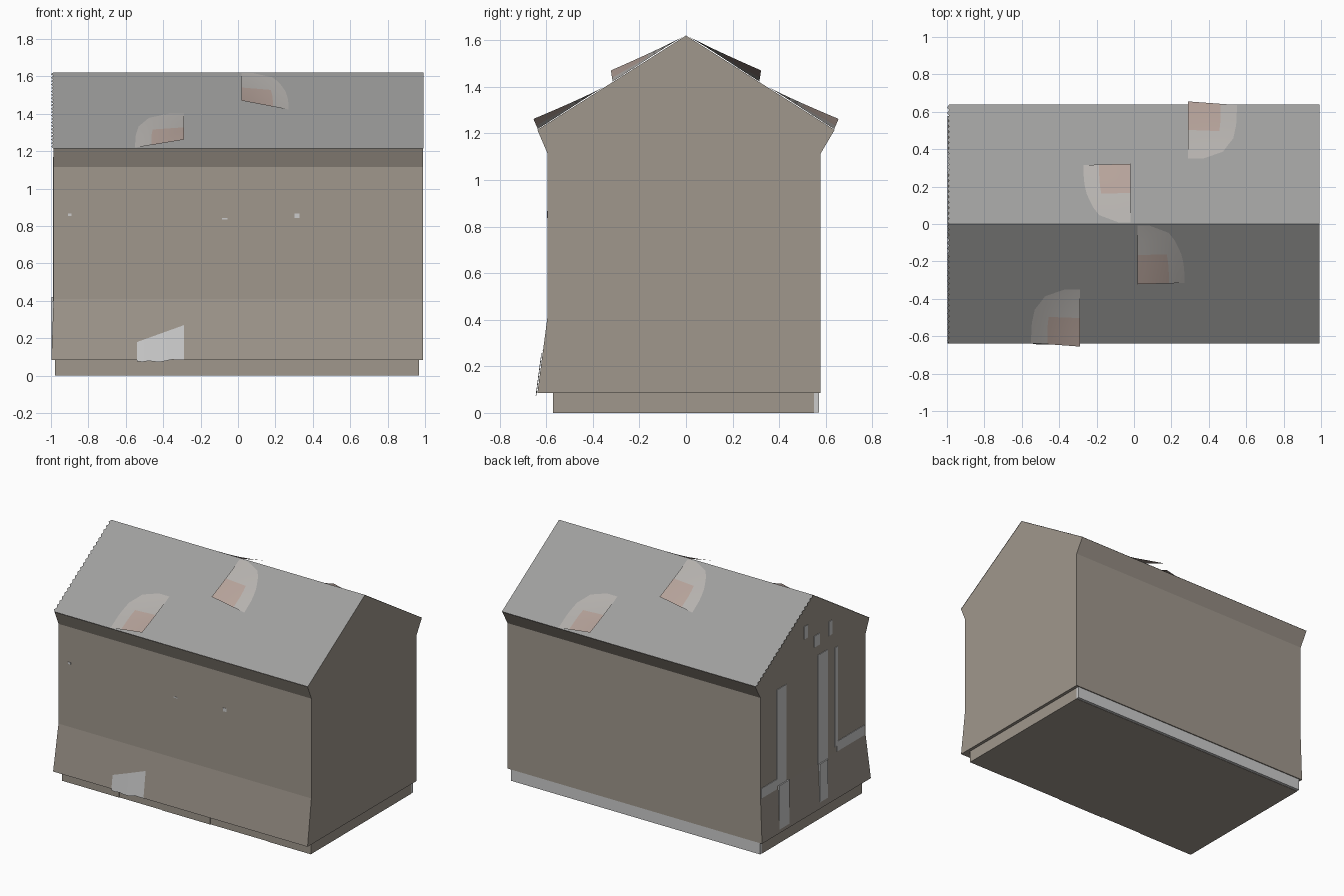
import bpy, bmesh, math, random

if "Cube" in bpy.data.objects:
    bpy.data.objects.remove(bpy.data.objects["Cube"])

random.seed(4)
RIDGE, EAVE_Y, EAVE_Z = 1.62, 0.638, 1.215
SLOPE = (RIDGE - EAVE_Z) / EAVE_Y


def colour(name, r, g, b):
    m = bpy.data.materials.new(name)
    m.diffuse_color = (r, g, b, 1)
    m.use_nodes = True
    m.node_tree.nodes["Principled BSDF"].inputs["Base Color"].default_value = m.diffuse_color
    return m


WALL = colour("wall_brown", 0.35, 0.31, 0.265)
ROOF = colour("roof_grey", 0.345, 0.345, 0.34)
PATCH = colour("patch_grey", 0.46, 0.44, 0.42)
RUST = colour("patch_rust", 0.46, 0.36, 0.32)
PLATE = colour("plate_grey", 0.6, 0.6, 0.6)
TIMBER = colour("timber_grey", 0.6, 0.6, 0.59)
PALE = colour("pale_stone", 0.78, 0.78, 0.78)


def make(name, verts, faces, mat, smooth=False):
    me = bpy.data.meshes.new(name)
    me.from_pydata(verts, [], faces)
    me.materials.append(mat)
    ob = bpy.data.objects.new(name, me)
    bpy.context.collection.objects.link(ob)
    for p in me.polygons:
        p.use_smooth = smooth
    return ob


def box(name, x0, x1, y0, y1, z0, z1, mat):
    v = [(x, y, z) for x in (x0, x1) for y in (y0, y1) for z in (z0, z1)]
    f = [(0, 1, 3, 2), (4, 6, 7, 5), (0, 4, 5, 1), (2, 3, 7, 6), (0, 2, 6, 4), (1, 5, 7, 3)]
    return make(name, v, f, mat)


def roof_z(y):
    return RIDGE - SLOPE * abs(y)


# Walls: gabled section run along x, front and left flared at the foot
profile = [(-0.638, 0.085), (-0.595, 0.41), (-0.595, 1.115), (-EAVE_Y, EAVE_Z),
           (0, RIDGE), (EAVE_Y, EAVE_Z), (0.577, 1.112), (0.577, 0.41), (0.577, 0.085)]
n = len(profile)
left = [(-0.998 if z < 0.2 else -0.986, y, z) for y, z in profile]
right = [(0.99, y, z) for y, z in profile]
sides = [(i, i + n, (i + 1) % n + n, (i + 1) % n) for i in range(n) if i not in (3, 4)]
caps = [(0, 1, 7, 8), (1, 2, 6, 7), (2, 3, 4, 5, 6)]
caps += [tuple(i + n for i in reversed(c)) for c in caps]
walls = make("walls", left + right, sides + caps, WALL)
bm = bmesh.new()
bm.from_mesh(walls.data)
bmesh.ops.recalc_face_normals(bm, faces=bm.faces)
bm.to_mesh(walls.data)
bm.free()

# Roof slopes with a ragged shingle edge on the left
TEETH = 44
for s, side in ((-1, "front"), (1, "back")):
    edge = []
    for i in range(TEETH + 1):
        y = s * EAVE_Y * i / TEETH
        edge.append((-1.0 if i % 2 else -0.988, y, roof_z(y) + 0.001))
    verts = edge + [(0.992, p[1], p[2]) for p in edge]
    m = TEETH + 1
    faces = [(i, i + 1, i + 1 + m, i + m) for i in range(TEETH)]
    if s > 0:
        faces = [f[::-1] for f in faces]
    make("roof_" + side, verts, faces, ROOF)

# Stone foundation with shallow blocks along the front and a pale course at the back
box("foundation", -0.978, 0.968, -0.55, 0.55, 0, 0.086, WALL)
cuts = [-0.978, -0.53, -0.2, 0.18, 0.63, 0.968]
for i in range(5):
    d = 0.57 - 0.004 * (i % 2)
    box("front_stone", cuts[i], cuts[i + 1], -d, -0.55, 0, 0.086, WALL)
box("back_stone", -0.978, 0.968, 0.55, 0.57, 0.002, 0.086, PALE)


# Loose roof patches: fans with a straight side, a raised lower corner and a ragged arc
def patch(name, outline, lift, turn):
    top = max(y for x, y in outline)
    low = min(y for x, y in outline)
    x0, far = outline[0][0], outline[1][0]
    rows, cols, verts, faces = 6, 8, [], []
    arc = outline[1:]

    def arc_x(y):
        # far side of the patch at height y
        for (xa, ya), (xb, yb) in zip(arc, arc[1:]):
            if ya <= y <= yb:
                return xa + (xb - xa) * (y - ya) / (yb - ya + 1e-9)
        return far

    for j in range(cols + 1):
        t = 1 - j / cols
        y = top - (top - low) * t * 0.999 - 0.0005
        for k in range(rows + 1):
            u = k / rows
            px = x0 + (arc_x(y) - x0) * u
            v = abs((px - x0) / (far - x0))
            py = y + (arc[0][1] - low) * v * t
            z = roof_z(py) + 0.003 + lift * t ** 1.2 * (1 - v)
            verts.append((turn * px, turn * py, z))
    for j in range(cols):
        for k in range(rows):
            a, b = j * (rows + 1) + k, (j + 1) * (rows + 1) + k
            f = (a, a + 1, b + 1, b)
            faces.append(f[::-1] if x0 > far else f)
    ob = make(name, verts, faces, PATCH, True)
    ob.data.materials.append(RUST)
    # rust stain around the lower middle
    for p in ob.data.polygons:
        j, k = divmod(p.index, rows)
        p.material_index = int(j < 4 and k < 4)


eave = [(-0.29, -0.655), (-0.55, -0.636), (-0.548, -0.55), (-0.53, -0.46), (-0.505, -0.43),
        (-0.47, -0.38), (-0.42, -0.36), (-0.37, -0.35)]
ridge = [(0.02, -0.322), (0.27, -0.315), (0.268, -0.23), (0.255, -0.17), (0.225, -0.1),
         (0.19, -0.05), (0.13, -0.02), (0.08, -0.008)]
for turn, side in ((1, "front"), (-1, "back")):
    patch("eave_patch_" + side, eave, 0.055, turn)
    patch("ridge_patch_" + side, ridge, 0.052, turn)

# Bent plate at the foot of the front wall
verts, faces = [], []
for i in range(9):
    t = i / 8
    x = -0.54 + 0.25 * t
    bulge = 0.003 + 0.003 * math.sin(math.pi * t)
    for z in (0.08 + random.uniform(-0.008, 0.01), 0.18 + 0.09 * t):
        verts.append((x, -0.638 + (z - 0.085) * 0.132 - bulge, z))
    if i:
        faces.append((2 * i - 2, 2 * i, 2 * i + 1, 2 * i - 1))
make("front_plate", verts, faces, PLATE, True)

# Timber strips showing on the left end: (y0, y1, z0, z1)
strips = [(0.29, 0.40, 0.42, 1.10), (0.27, 0.38, 0.11, 0.42), (-0.17, -0.06, 0.40, 1.17),
          (-0.16, -0.07, 0.13, 0.40), (-0.28, -0.25, 0.45, 1.15),
          (0.40, 0.57, 0.40, 0.47), (-0.58, -0.27, 0.41, 0.48),
          (-0.08, -0.02, 1.24, 1.32), (0.05, 0.09, 1.34, 1.43), (-0.22, -0.18, 1.26, 1.36)]
for y0, y1, z0, z1 in strips:
    box("end_timber", -0.99 if z0 > 0.2 else -0.998, -0.98, y0, y1, z0, z1, TIMBER)

# Small chips on the front wall
for x, z, w, h in ((-0.9, 0.86, 0.02, 0.015), (-0.07, 0.84, 0.03, 0.008), (0.315, 0.855, 0.025, 0.025)):
    box("wall_chip", x - w / 2, x + w / 2, -0.597, -0.59, z - h / 2, z + h / 2, TIMBER)
